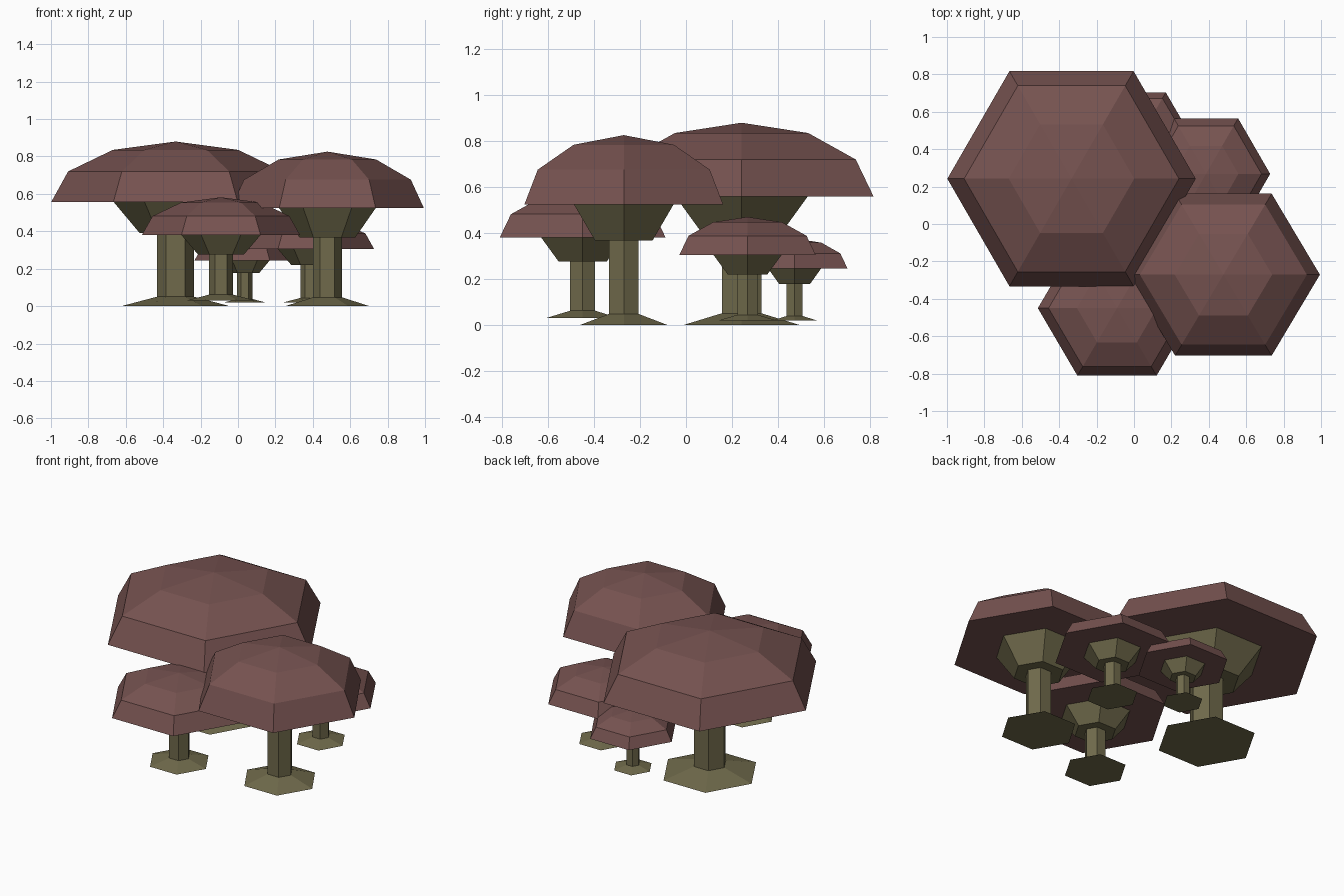
import bpy
import bmesh
from math import cos, sin, pi

cube = bpy.data.objects.get("Cube")
if cube:
    bpy.data.objects.remove(cube, do_unlink=True)


def make_material(name, rgb):
    mat = bpy.data.materials.new(name)
    mat.use_nodes = True
    color = (*rgb, 1)
    mat.diffuse_color = color
    mat.node_tree.nodes["Principled BSDF"].inputs["Base Color"].default_value = color
    return mat


CAP = make_material("dusty red", (0.18, 0.085, 0.08))
STALK = make_material("olive", (0.16, 0.143, 0.07))

# Profiles from bottom to top: (radius, height) as fractions of the mushroom size
PARTS = {
    "foot": (STALK, [(0.435, 0), (0.15, 0.057)]),
    "stem": (STALK, [(0.15, 0.057), (0.15, 0.445)]),
    "gills": (STALK, [(0.29, 0.445), (0.5, 0.634)]),
    "cap": (CAP, [(1, 0.634), (0.865, 0.818), (0.505, 0.949), (0, 1)]),
}


def make_part(name, mat, profile, place, size):
    """Six-sided lathe of a profile, closed at both ends."""
    bm = bmesh.new()
    rx, ry, height = size
    rings = []
    for r, z in profile:
        count = 6 if r else 1
        rings.append([bm.verts.new((rx * r * cos(i * pi / 3), ry * r * sin(i * pi / 3), height * z))
                      for i in range(count)])
    for low, high in zip(rings, rings[1:]):
        for i in range(6):
            j = (i + 1) % 6
            top = [high[j], high[i]] if len(high) > 1 else [high[0]]
            bm.faces.new([low[i], low[j]] + top)
    bm.faces.new(rings[0][::-1])
    if len(rings[-1]) > 1:
        bm.faces.new(rings[-1])
    bmesh.ops.recalc_face_normals(bm, faces=bm.faces)
    mesh = bpy.data.meshes.new(name)
    bm.to_mesh(mesh)
    bm.free()
    mesh.materials.append(mat)
    obj = bpy.data.objects.new(name, mesh)
    obj.location = place
    bpy.context.collection.objects.link(obj)


# Mushrooms: position of the foot, then cap radii in x and y and total height
MUSHROOMS = {
    "largest": ((-0.334, 0.242, 0), (0.664, 0.664, 0.88)),
    "large": ((0.478, -0.271, 0), (0.516, 0.5, 0.826)),
    "medium": ((-0.091, -0.45, 0.03), (0.423, 0.417, 0.552)),
    "small": ((0.385, 0.268, 0.018), (0.343, 0.343, 0.452)),
    "smallest": ((0.036, 0.473, 0.018), (0.268, 0.266, 0.358)),
}

for label, (place, size) in MUSHROOMS.items():
    for part, (mat, profile) in PARTS.items():
        make_part(f"{label}_mushroom_{part}", mat, profile, place, size)
